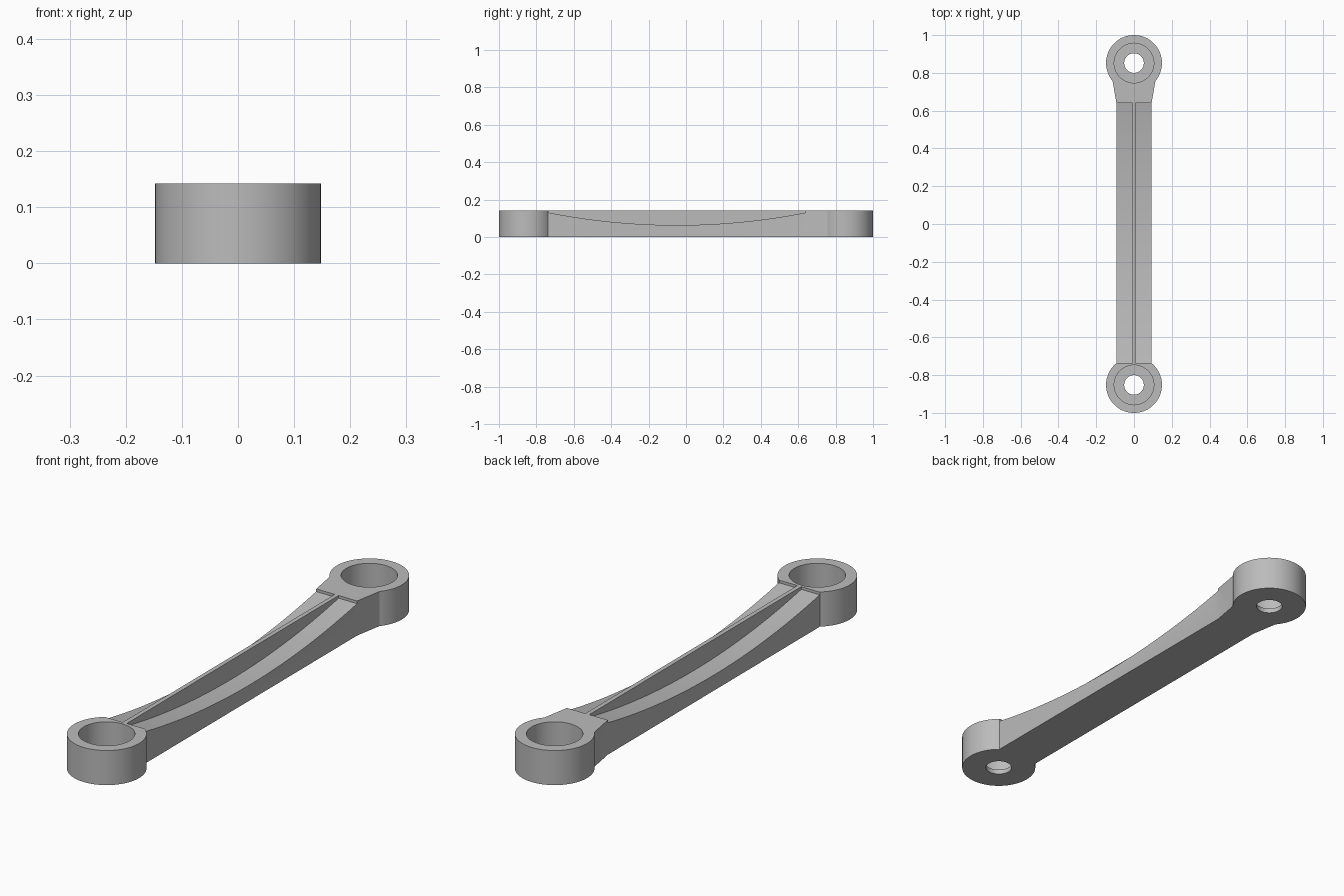
import bpy, bmesh
from math import sin, cos, pi, asin
from mathutils import Vector

HEIGHT, HUB_R, HUB_Y = 0.142, 0.148, 0.852
ARM_W, RIB_W, FLOOR = 0.093, 0.009, 0.02
SCOOP_FRONT, SCOOP_BACK = -0.735, 0.64
SCOOP_LOW, SCOOP_HIGH = 0.064, 0.131

if "Cube" in bpy.data.objects:
    bpy.data.objects.remove(bpy.data.objects["Cube"])

grey = bpy.data.materials.new("satin grey")
grey.use_nodes = True
colour = (0.5, 0.5, 0.5, 1)
grey.diffuse_color = colour
grey.node_tree.nodes["Principled BSDF"].inputs["Base Color"].default_value = colour


def prism(name, outline, offset):
    """Extrude a closed outline of 3D points along an offset."""
    bm = bmesh.new()
    face = bm.faces.new([bm.verts.new(p) for p in outline])
    moved = bmesh.ops.extrude_face_region(bm, geom=[face])["geom"]
    verts = [v for v in moved if isinstance(v, bmesh.types.BMVert)]
    bmesh.ops.translate(bm, verts=verts, vec=Vector(offset))
    bmesh.ops.recalc_face_normals(bm, faces=bm.faces)
    mesh = bpy.data.meshes.new(name)
    bm.to_mesh(mesh)
    bm.free()
    mesh.materials.append(grey)
    obj = bpy.data.objects.new(name, mesh)
    bpy.context.collection.objects.link(obj)
    return obj


def arc(y, r, start, end, z=0, steps=72):
    angles = [start + (end - start) * i / steps for i in range(steps + 1)]
    return [(r * cos(a), y + r * sin(a), z) for a in angles]


def cut(target, cutter):
    cutter.hide_render = True
    mod = target.modifiers.new("cut", "BOOLEAN")
    mod.operation, mod.solver, mod.object = "DIFFERENCE", "EXACT", cutter
    bpy.context.view_layer.objects.active = target
    bpy.ops.object.modifier_apply(modifier=mod.name)
    bpy.data.objects.remove(cutter)


# Whole link in plan: front hub, straight arm, flared neck, back hub
front_a = pi / 2 - asin(ARM_W / HUB_R)
back_a = -0.70
outline = arc(-HUB_Y, HUB_R, pi - front_a, 2 * pi + front_a)
outline.append((ARM_W, SCOOP_BACK, 0))
outline += arc(HUB_Y, HUB_R, back_a, pi - back_a)
outline.append((-ARM_W, SCOOP_BACK, 0))
link = prism("link_arm", outline, (0, 0, HEIGHT))

# Hub holes: wide bore from above, small hole through the floor
for y in (-HUB_Y, HUB_Y):
    for radius, base in ((0.105, FLOOR), (0.052, -0.1)):
        circle = arc(y, radius, 0, 2 * pi, base)[:-1]
        cut(link, prism("bore_cutter", circle, (0, 0, 0.4)))

# Curved scoops on both sides of the central rib
mid, half = (SCOOP_BACK + SCOOP_FRONT) / 2, (SCOOP_BACK - SCOOP_FRONT) / 2
sag = SCOOP_HIGH - SCOOP_LOW
curve_r = (half ** 2 + sag ** 2) / (2 * sag)
sweep = asin(half / curve_r)
for side in (-1, 1):
    profile = []
    for i in range(49):
        a = sweep * (i / 24 - 1)
        profile.append((side * RIB_W, mid + curve_r * sin(a),
                        SCOOP_LOW + curve_r * (1 - cos(a))))
    profile += [(side * RIB_W, SCOOP_BACK, 0.3), (side * RIB_W, SCOOP_FRONT, 0.3)]
    cut(link, prism("scoop_cutter", profile, (side * 0.2, 0, 0)))

# Smooth round walls, keep crisp edges
bpy.ops.object.select_all(action="DESELECT")
link.select_set(True)
bpy.context.view_layer.objects.active = link
bpy.ops.object.shade_smooth_by_angle(angle=0.2)
